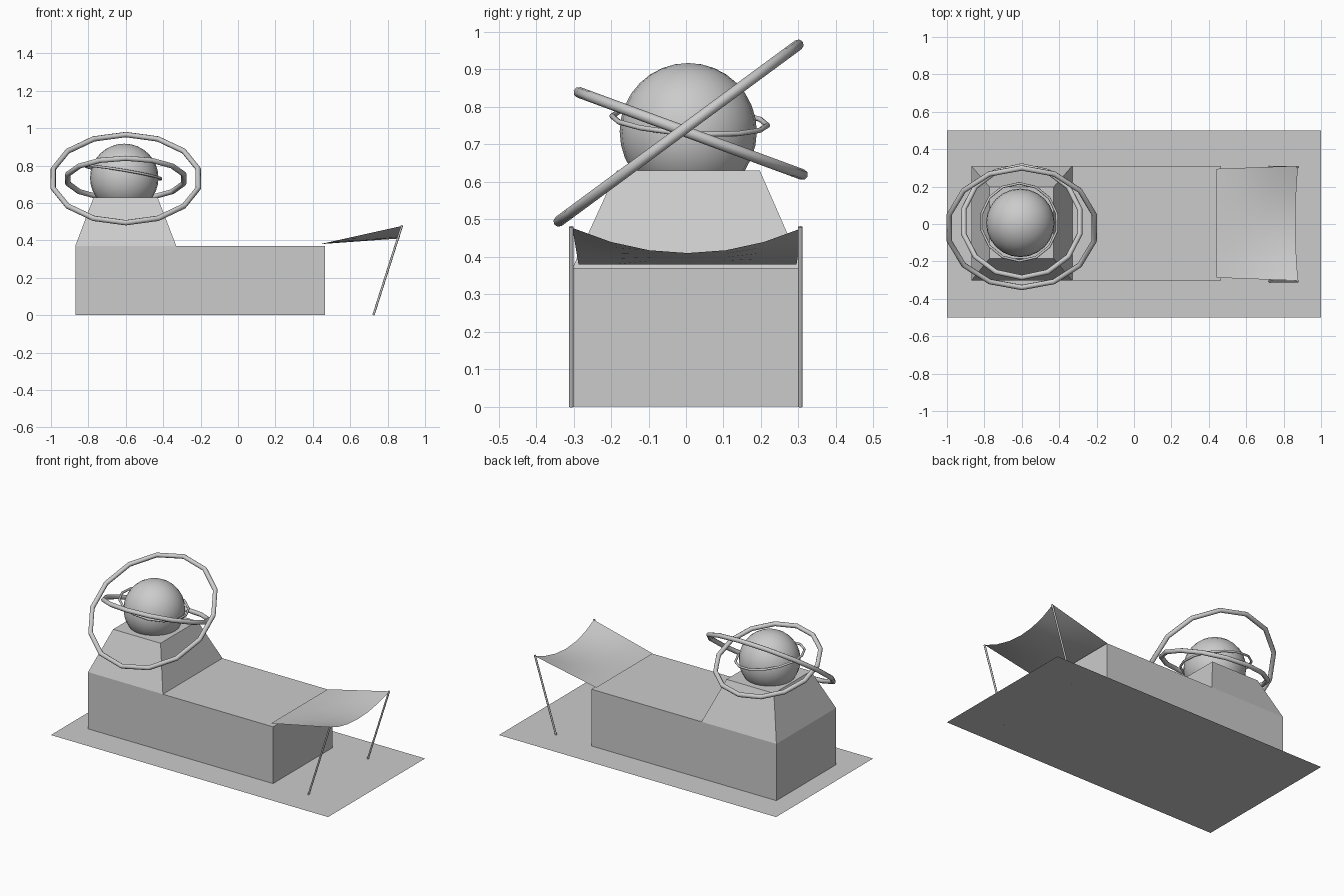
import bpy, bmesh, math
from mathutils import Vector

if "Cube" in bpy.data.objects:
    bpy.data.objects.remove(bpy.data.objects["Cube"])


def mesh_object(name, verts, faces):
    mesh = bpy.data.meshes.new(name)
    mesh.from_pydata(verts, [], faces)
    mesh.update()
    obj = bpy.data.objects.new(name, mesh)
    bpy.context.collection.objects.link(obj)
    return obj


def smooth(obj, angle=60):
    bpy.ops.object.select_all(action='DESELECT')
    obj.select_set(True)
    bpy.context.view_layer.objects.active = obj
    bpy.ops.object.shade_smooth_by_angle(angle=math.radians(angle))


def prism(name, low, high, z0, z1):
    """Box or frustum; low and high are (x0, x1, y0, y1) rectangles."""
    verts = []
    for (x0, x1, y0, y1), z in ((low, z0), (high, z1)):
        verts += [(x0, y0, z), (x1, y0, z), (x1, y1, z), (x0, y1, z)]
    faces = [(3, 2, 1, 0), (4, 5, 6, 7)]
    faces += [(i, (i + 1) % 4, (i + 1) % 4 + 4, i + 4) for i in range(4)]
    return mesh_object(name, verts, faces)


def ring(name, loc, radius, tube, tilt_x, tilt_y=0):
    bpy.ops.mesh.primitive_torus_add(major_segments=14, minor_segments=8,
                                     major_radius=radius, minor_radius=tube, location=loc)
    obj = bpy.context.object
    obj.name = name
    obj.rotation_mode = 'ZYX'
    obj.rotation_euler = [math.radians(a) for a in (tilt_x, tilt_y, 90)]
    smooth(obj, 50)


def rod(name, a, b, radius):
    a, b = Vector(a), Vector(b)
    bpy.ops.mesh.primitive_cylinder_add(vertices=8, radius=radius, depth=(b - a).length,
                                        location=(a + b) / 2)
    obj = bpy.context.object
    obj.name = name
    obj.rotation_euler = (b - a).to_track_quat('Z', 'Y').to_euler()
    smooth(obj, 50)


# Flat ground sheet
mesh_object("ground_sheet", [(-1, -.5, 0), (1, -.5, 0), (1, .5, 0), (-1, .5, 0)], [(0, 1, 2, 3)])

# Main block and tapered pedestal
block = (-.87, .465, -.303, .311)
prism("main_block", block, block, 0, .37)
prism("pedestal", (-.87, -.33, -.303, .311), (-.772, -.43, -.184, .197), .37, .63)

# Globe sunk into the pedestal
bpy.ops.mesh.primitive_uv_sphere_add(segments=24, ring_count=16, radius=.183,
                                     location=(-.608, .006, .734))
globe = bpy.context.object
globe.name = "globe"
smooth(globe)

# Tilted orbit rings
ring("outer_ring", (-.60, -.02, .73), .397, .0145, 36.4)
ring("middle_ring", (-.60, .0125, .729), .318, .0145, -20.2)
ring("inner_ring", (-.613, .01, .763), .208, .007, -3.4, 9.5)

# Sagging canopy, ruled from a straight edge to a curved one
ACROSS, ALONG = 6, 4
verts = []
for i in range(ALONG + 1):
    t = i / ALONG
    for j in range(ACROSS + 1):
        s = 2 * j / ACROSS - 1
        x_end, z_end = .863 + .014 * s * s, .41 + .067 * s * s
        verts.append((.44 + (x_end - .44) * t,
                      .004 + s * (.291 + .016 * t),
                      .38 + (z_end - .38) * t))
row = ACROSS + 1
faces = [(i * row + j, (i + 1) * row + j, (i + 1) * row + j + 1, i * row + j + 1)
         for i in range(ALONG) for j in range(ACROSS)]
smooth(mesh_object("canopy", verts, faces))

# Slanted canopy posts
for name, y in (("front_post", -.306), ("back_post", .305)):
    rod(name, (.724, y, 0), (.877, y, .48), .006)
